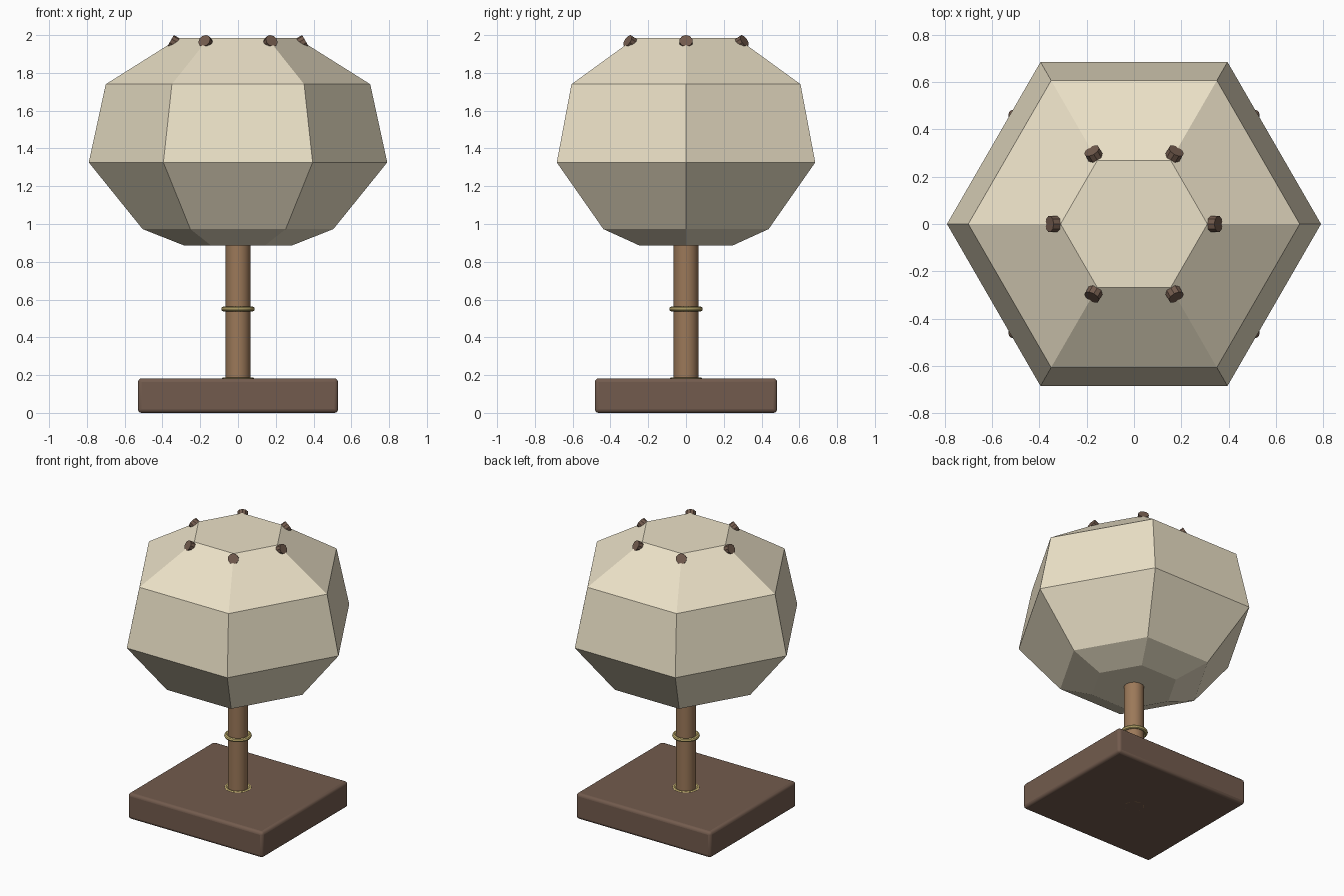
import bpy, bmesh
from math import pi, cos, sin, radians
from mathutils import Vector

if "Cube" in bpy.data.objects:
    bpy.data.objects.remove(bpy.data.objects["Cube"])


def material(name, rgb):
    m = bpy.data.materials.new(name)
    m.diffuse_color = (*rgb, 1)
    m.use_nodes = True
    m.node_tree.nodes["Principled BSDF"].inputs["Base Color"].default_value = m.diffuse_color
    return m


DARK = material("dark_wood", (0.17, 0.105, 0.075))
WOOD = material("light_wood", (0.33, 0.19, 0.10))
PAPER = material("cream_paper", (0.83, 0.75, 0.57))
BRASS = material("brass", (0.60, 0.48, 0.18))


def finish(name, mat, smooth=True):
    ob = bpy.context.object
    ob.name = name
    ob.data.materials.append(mat)
    if smooth:
        bpy.ops.object.shade_smooth_by_angle(angle=radians(35))
    return ob


# Base slab with softened edges
bpy.ops.mesh.primitive_cube_add(size=1, location=(0, 0, 0.0915))
bpy.context.object.scale = (1.06, 0.965, 0.183)
bpy.ops.object.transform_apply(location=False, rotation=False, scale=True)
base = finish("base", DARK)
bevel = base.modifiers.new("soft_edges", "BEVEL")
bevel.width = 0.02
bevel.segments = 3

# Stem from the underside of the base up into the shade
bpy.ops.mesh.primitive_cylinder_add(vertices=20, radius=0.065, depth=0.93,
                                    location=(0, 0, 0.465))
finish("stem", WOOD)

# Brass rings: one round the stem, one sunk into the base
for name, z in (("stem_ring", 0.55), ("base_ring", 0.175)):
    bpy.ops.mesh.primitive_torus_add(major_radius=0.076, minor_radius=0.013,
                                     major_segments=32, minor_segments=8,
                                     location=(0, 0, z))
    finish(name, BRASS)

# Six-sided faceted shade, lofted from a radius/height profile
profile = [(0.287, 0.887), (0.505, 0.973), (0.79, 1.326), (0.70, 1.74), (0.31, 1.985)]
bm = bmesh.new()
rings = [[bm.verts.new((r * cos(i * pi / 3), r * sin(i * pi / 3), z)) for i in range(6)]
         for r, z in profile]
for lo, hi in zip(rings, rings[1:]):
    for i in range(6):
        j = (i + 1) % 6
        bm.faces.new((lo[i], lo[j], hi[j], hi[i]))
bm.faces.new(rings[0][::-1])
bm.faces.new(rings[-1])
mesh = bpy.data.meshes.new("shade")
bm.to_mesh(mesh)
bm.free()
mesh.materials.append(PAPER)
bpy.context.collection.objects.link(bpy.data.objects.new("shade", mesh))

# Pegs poking outward and upward from the top corners of the shade
tilt, length = radians(30), 0.10
for i in range(6):
    a = i * pi / 3
    axis = Vector((cos(a) * cos(tilt), sin(a) * cos(tilt), sin(tilt)))
    tip = Vector((cos(a) * 0.357, sin(a) * 0.357, 1.97))
    bpy.ops.mesh.primitive_cylinder_add(vertices=10, radius=0.035, depth=length,
                                        location=tip - axis * length / 2,
                                        rotation=axis.to_track_quat('Z', 'Y').to_euler())
    finish(f"peg_{i + 1}", DARK)
